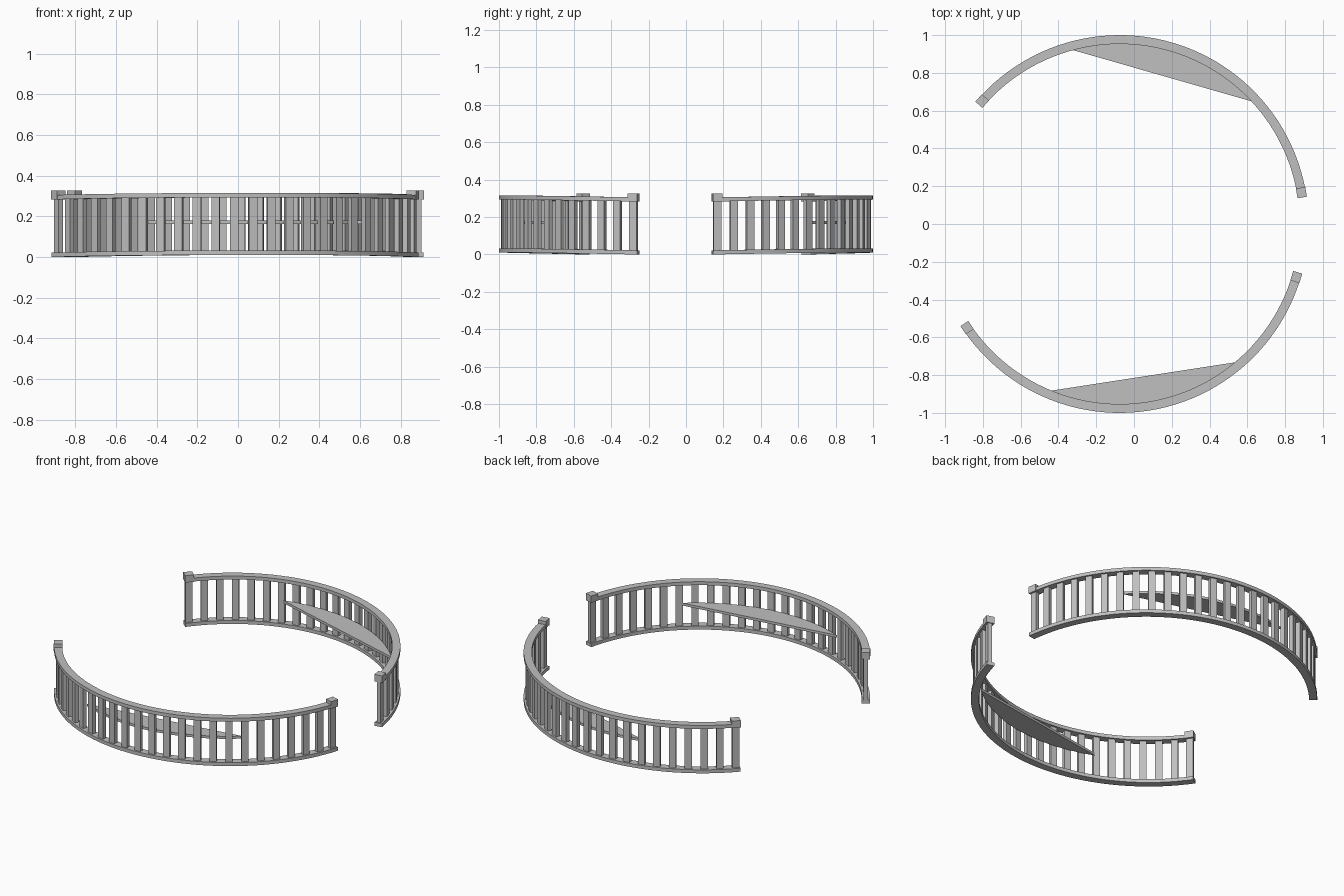
import bpy, bmesh, math
from mathutils import Matrix, Vector

if "Cube" in bpy.data.objects:
    bpy.data.objects.remove(bpy.data.objects["Cube"])

CX = -0.076           # centre of the railing circle
R_IN, R_OUT = 0.953, 1.0
R_MID = (R_IN + R_OUT) / 2
RISE = 0.011          # slight arch of the rails towards mid span

grey = bpy.data.materials.new("stone grey")
grey.diffuse_color = (0.53, 0.53, 0.53, 1)
grey.use_nodes = True
grey.node_tree.nodes["Principled BSDF"].inputs["Base Color"].default_value = grey.diffuse_color


def finish(bm, name, smooth=False):
    bmesh.ops.recalc_face_normals(bm, faces=bm.faces[:])
    me = bpy.data.meshes.new(name)
    bm.to_mesh(me)
    bm.free()
    me.materials.append(grey)
    ob = bpy.data.objects.new(name, me)
    bpy.context.collection.objects.link(ob)
    if smooth:
        bpy.context.view_layer.objects.active = ob
        ob.select_set(True)
        bpy.ops.object.shade_smooth_by_angle(angle=math.radians(30))
        ob.select_set(False)
    return ob


def polar(r, a, z):
    return Vector((CX + r * math.cos(a), r * math.sin(a), z))


def lift(a, mid, half):
    return RISE * (1 - ((a - mid) / half) ** 2)


def rail(name, mid, half, z0, z1, n=48):
    bm = bmesh.new()
    rings = []
    for i in range(n + 1):
        a = mid - half + 2 * half * i / n
        h = lift(a, mid, half)
        rings.append([bm.verts.new(polar(r, a, z + h)) for r, z in
                      ((R_IN, z0), (R_OUT, z0), (R_OUT, z1), (R_IN, z1))])
    for p, q in zip(rings, rings[1:]):
        for k in range(4):
            m = (k + 1) % 4
            bm.faces.new((p[k], p[m], q[m], q[k]))
    bm.faces.new(rings[0])
    bm.faces.new(rings[-1])
    finish(bm, name, True)


def add_box(bm, a, radial, tangential, z0, z1):
    m = (Matrix.Translation(polar(R_MID, a, (z0 + z1) / 2))
         @ Matrix.Rotation(a, 4, 'Z')
         @ Matrix.Diagonal((radial, tangential, z1 - z0, 1)))
    bmesh.ops.create_cube(bm, size=1, matrix=m)


def ledge(name, mid, half, z0, z1, n=28):
    # circular segment between a straight chord and the railing
    bm = bmesh.new()
    vs = [bm.verts.new(polar(0.957, mid - half + 2 * half * i / n, z0))
          for i in range(n + 1)]
    f = bm.faces.new(vs)
    ext = bmesh.ops.extrude_face_region(bm, geom=[f])
    top = [g for g in ext["geom"] if isinstance(g, bmesh.types.BMVert)]
    bmesh.ops.translate(bm, verts=top, vec=(0, 0, z1 - z0))
    # keep the underside closed
    if not any(len(g.verts) == n + 1 and g.calc_center_median().z < z0 + 0.001
               for g in bm.faces):
        bm.faces.new(vs)
    finish(bm, name, True)


def railing(side, start, end, count=25):
    a0, a1 = math.radians(start), math.radians(end)
    mid, half = (a0 + a1) / 2, (a1 - a0) / 2
    rail(side + "_bottom_rail", mid, half, 0.0, 0.022)
    rail(side + "_top_rail", mid, half, 0.283, 0.305)
    inset = math.radians(1.5)
    # balusters
    bm = bmesh.new()
    for i in range(count):
        a = a0 + inset + (a1 - a0 - 2 * inset) * i / (count - 1)
        h = lift(a, mid, half)
        add_box(bm, a, 0.025, 0.041, 0.015 + h, 0.29 + h)
    finish(bm, side + "_balusters")
    # end caps
    bm = bmesh.new()
    for a in (a0 + inset, a1 - inset):
        add_box(bm, a, 0.05, 0.052, 0.283, 0.327)
    finish(bm, side + "_end_caps")
    ledge(side + "_ledge", mid, math.radians(31.4), 0.163, 0.179)


railing("back", 8.3, 139.7)
railing("front", -147.3, -15.2)
